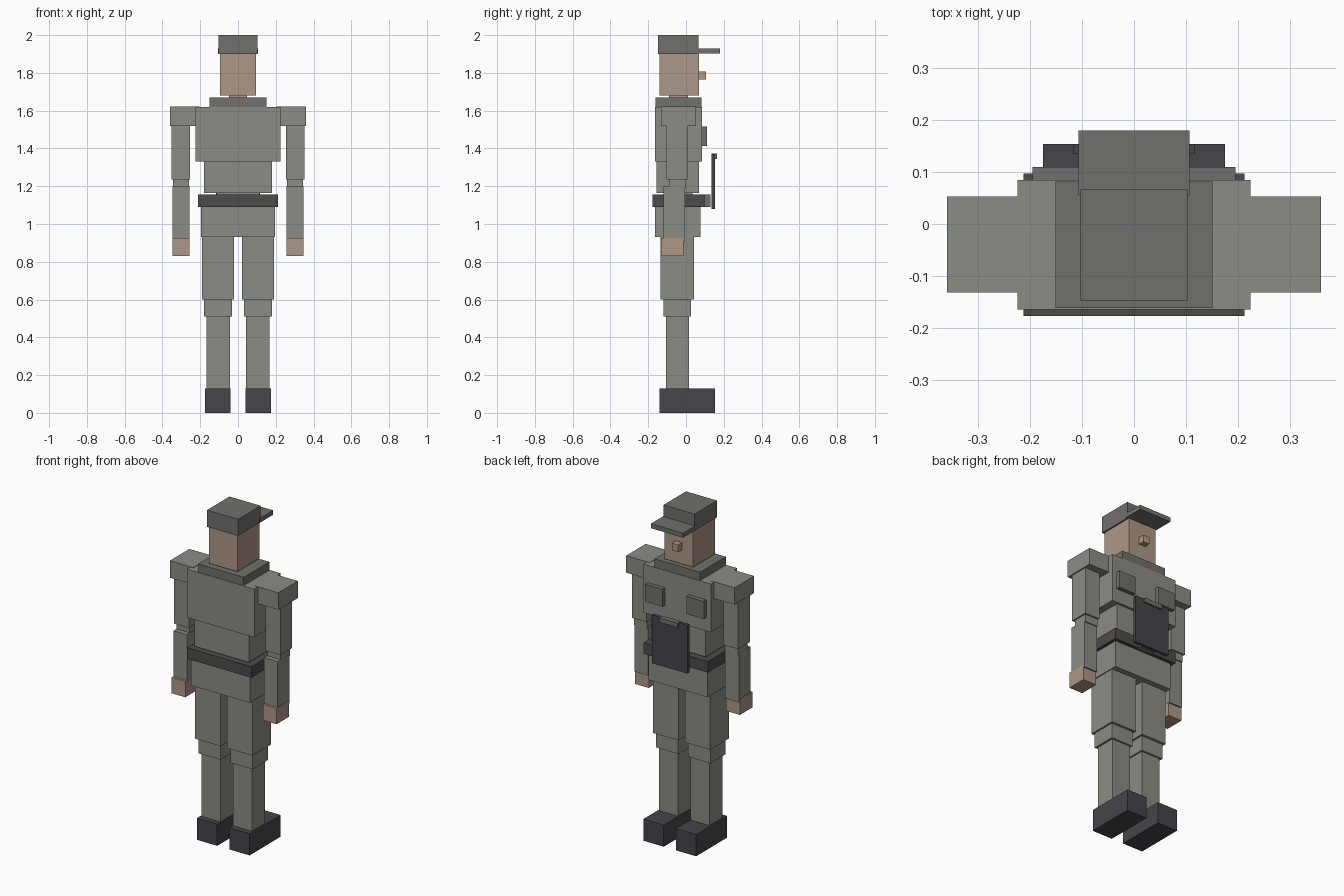
import bpy
from mathutils import Vector


def material(name, rgb):
    m = bpy.data.materials.new(name)
    m.diffuse_color = (*rgb, 1)
    return m


CLOTH = material("cloth", (0.26, 0.265, 0.23))
TRIM = material("trim", (0.16, 0.165, 0.15))
SKIN = material("skin", (0.42, 0.31, 0.24))
BELT = material("belt_leather", (0.075, 0.07, 0.07))
DARK = material("dark", (0.06, 0.06, 0.07))


def box(name, x, y, z, mat):
    """Box from its (min, max) range on each axis."""
    lo, hi = Vector((x[0], y[0], z[0])), Vector((x[1], y[1], z[1]))
    bpy.ops.mesh.primitive_cube_add(size=1, location=(lo + hi) / 2)
    ob = bpy.context.object
    ob.name = name
    for v in ob.data.vertices:
        v.co = v.co * (hi - lo)
    ob.data.materials.append(mat)


def centred(name, half, y, z, mat):
    box(name, (-half, half), y, z, mat)


def pair(name, x, y, z, mat):
    box("right_" + name, x, y, z, mat)
    box("left_" + name, (-x[1], -x[0]), y, z, mat)


# Head and cap
centred("cap", 0.103, (-0.147, 0.066), (1.90, 2.0), TRIM)
centred("cap_brim", 0.107, (0.055, 0.18), (1.903, 1.93), TRIM)
centred("head", 0.094, (-0.139, 0.068), (1.68, 1.90), SKIN)
centred("nose", 0.021, (0.06, 0.105), (1.765, 1.808), SKIN)
centred("neck", 0.047, (-0.09, 0.01), (1.66, 1.69), SKIN)

# Torso
centred("collar", 0.151, (-0.162, 0.082), (1.62, 1.67), TRIM)
centred("chest", 0.224, (-0.165, 0.085), (1.33, 1.62), CLOTH)
centred("waist", 0.18, (-0.155, 0.07), (1.165, 1.33), CLOTH)
centred("waist_core", 0.115, (-0.12, 0.035), (1.14, 1.18), CLOTH)
centred("belt", 0.213, (-0.177, 0.097), (1.09, 1.156), BELT)
centred("belt_buckle", 0.05, (0.09, 0.13), (1.09, 1.155), TRIM)
centred("pelvis", 0.195, (-0.165, 0.076), (0.93, 1.09), CLOTH)
pair("chest_pocket", (0.08, 0.195), (0.08, 0.11), (1.412, 1.517), TRIM)

# Clipboard hanging in front of the body
centred("clipboard", 0.117, (0.135, 0.154), (1.08, 1.37), DARK)
centred("clipboard_clip", 0.06, (0.135, 0.165), (1.345, 1.372), TRIM)

# Arms
pair("shoulder", (0.205, 0.36), (-0.132, 0.053), (1.52, 1.622), CLOTH)
pair("upper_arm", (0.255, 0.353), (-0.102, 0.01), (1.235, 1.52), CLOTH)
pair("elbow", (0.26, 0.345), (-0.09, 0.0), (1.19, 1.24), CLOTH)
pair("forearm", (0.256, 0.346), (-0.118, -0.006), (0.908, 1.2), CLOTH)
pair("hand", (0.257, 0.348), (-0.132, -0.014), (0.83, 0.925), SKIN)

# Legs
pair("thigh", (0.022, 0.19), (-0.134, 0.042), (0.6, 0.93), CLOTH)
pair("knee", (0.033, 0.18), (-0.119, 0.027), (0.51, 0.6), CLOTH)
pair("shin", (0.042, 0.167), (-0.107, 0.016), (0.13, 0.51), CLOTH)
pair("boot", (0.04, 0.175), (-0.14, 0.154), (0.0, 0.13), DARK)
